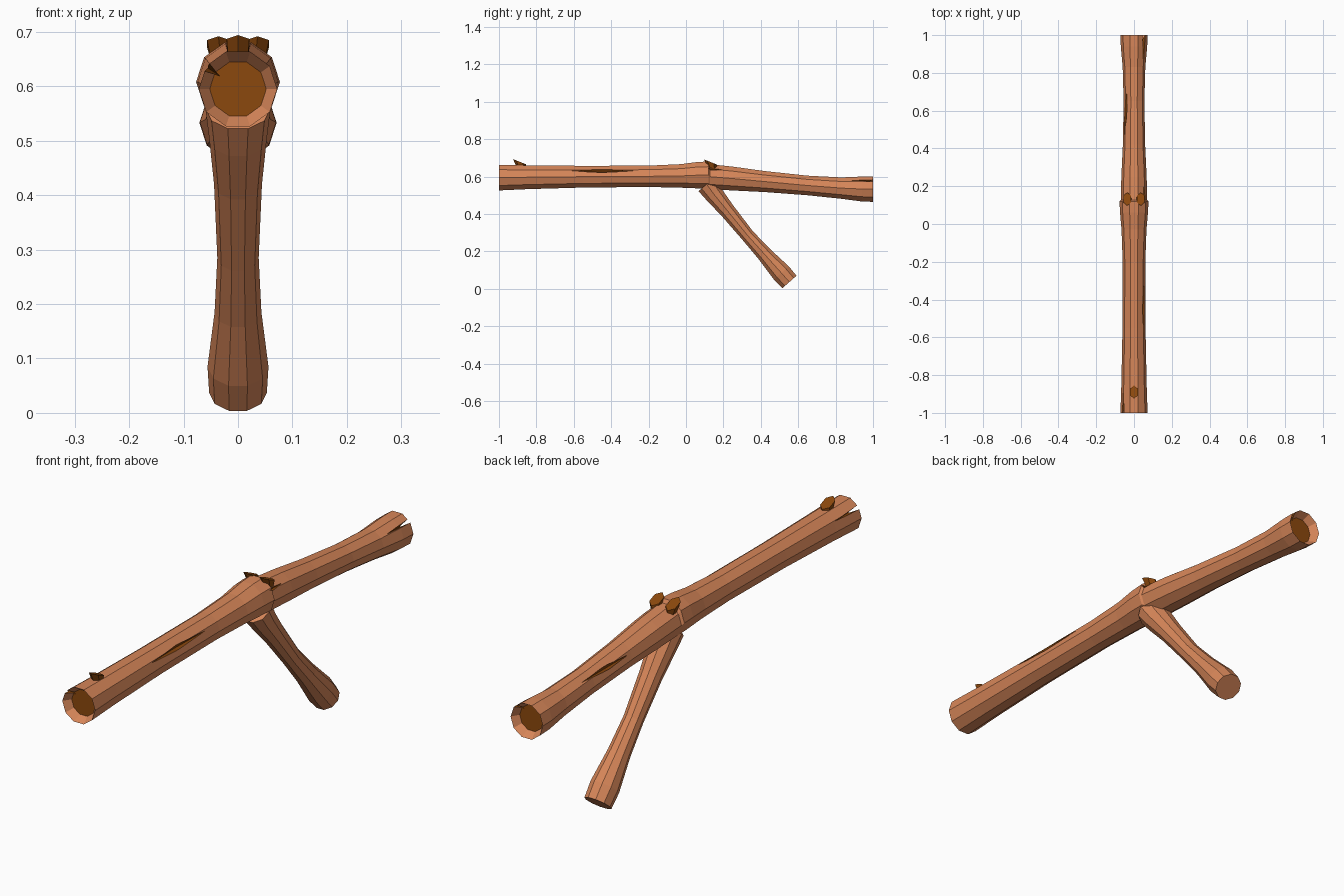
import bpy, bmesh, math
from mathutils import Vector

if "Cube" in bpy.data.objects:
    bpy.data.objects.remove(bpy.data.objects["Cube"])


def material(name, color):
    m = bpy.data.materials.new(name)
    m.diffuse_color = (*color, 1)
    m.use_nodes = True
    m.node_tree.nodes["Principled BSDF"].inputs["Base Color"].default_value = m.diffuse_color
    return m


bark = material("bark", (0.68, 0.24, 0.10))
wood = material("inner_wood", (0.26, 0.065, 0.004))


def finish(name, bm, mats):
    bmesh.ops.recalc_face_normals(bm, faces=bm.faces)
    me = bpy.data.meshes.new(name)
    bm.to_mesh(me)
    bm.free()
    for m in mats:
        me.materials.append(m)
    ob = bpy.data.objects.new(name, me)
    bpy.context.collection.objects.link(ob)
    return ob


def tube(name, rings, axis, cap_mat, sides=10):
    """Closed tube from (y, z, radius) rings lying square to the axis."""
    bm = bmesh.new()
    up = Vector((1, 0, 0)).cross(Vector(axis).normalized())
    loops = []
    for y, z, r in rings:
        loop = []
        for i in range(sides):
            a = math.tau * i / sides
            p = Vector((math.cos(a) * r, y, z)) + up * (math.sin(a) * r)
            loop.append(bm.verts.new(p))
        loops.append(loop)
    for a, b in zip(loops, loops[1:]):
        for i in range(sides):
            j = (i + 1) % sides
            bm.faces.new((a[i], a[j], b[j], b[i]))
    for loop in (loops[0], loops[-1]):
        bm.faces.new(loop).material_index = cap_mat
    return finish(name, bm, [bark, wood])


# Trunk with recessed end grain and a stepped collar at the fork
trunk = tube("trunk", [
    (-0.97, 0.595, 0.052), (-1.0, 0.595, 0.072), (-0.85, 0.597, 0.067),
    (-0.55, 0.600, 0.061), (-0.2, 0.602, 0.060), (-0.03, 0.604, 0.066),
    (0.06, 0.608, 0.074), (0.12, 0.608, 0.077), (0.128, 0.600, 0.070),
    (0.25, 0.590, 0.067), (0.42, 0.574, 0.059), (0.65, 0.553, 0.055),
    (0.83, 0.539, 0.060), (0.94, 0.534, 0.070), (1.0, 0.533, 0.071),
    (0.97, 0.534, 0.052)], (0, 1, 0), 1)

# Forked side branch
tube("side_branch", [
    (0.11, 0.56, 0.060), (0.15, 0.505, 0.053), (0.22, 0.42, 0.044),
    (0.33, 0.285, 0.038), (0.42, 0.185, 0.043), (0.51, 0.085, 0.056),
    (0.553, 0.037, 0.053)], (0, 0.66, -0.75), 0)

# Cracks in the bark: slender diamonds cut from the trunk
cracks = [
    # centre, angle around trunk, half length, half width, depth
    ((0.050, -0.45, 0.631), 32, 0.18, 0.010, 0.022),
    ((-0.043, 0.55, 0.590), 142, 0.22, 0.010, 0.020),
    ((0.052, 1.0, 0.580), 42, 0.16, 0.008, 0.034),
    ((-0.056, -1.0, 0.634), 146, 0.15, 0.008, 0.034),
    ((0.055, 0.14, 0.640), 36, 0.08, 0.006, 0.018),
]
for n, (c, deg, length, width, depth) in enumerate(cracks):
    a = math.radians(deg)
    c = Vector(c)
    out = Vector((math.cos(a), 0, math.sin(a)))
    side = Vector((-math.sin(a), 0, math.cos(a)))
    along = Vector((0, length, 0))
    bm = bmesh.new()
    tips = [bm.verts.new(c + along), bm.verts.new(c - along)]
    belt = [bm.verts.new(c + v) for v in
            (out * depth, side * width, -out * depth, -side * width)]
    for t in tips:
        for i in range(4):
            bm.faces.new((t, belt[i], belt[(i + 1) % 4]))
    cutter = finish("crack_cutter_%d" % n, bm, [wood])
    cutter.hide_render = True
    cutter.hide_set(True)
    mod = trunk.modifiers.new("crack", 'BOOLEAN')
    mod.operation = 'DIFFERENCE'
    mod.solver = 'EXACT'
    mod.object = cutter


# Broken twig stubs: hexagonal prisms with slanted, forward-leaning tops
def stub(name, x, y, z, splay):
    bm = bmesh.new()
    low, high = [], []
    for i in range(6):
        a = math.tau * i / 6 + math.pi / 2
        cx, cy = math.cos(a), math.sin(a)
        low.append(bm.verts.new((x + cx * 0.020, y + 0.01 + cy * 0.020, z - 0.02)))
        high.append(bm.verts.new((x + splay + cx * 0.024, y + cy * 0.035,
                                  z + 0.020 - cy * 0.014)))
    for i in range(6):
        j = (i + 1) % 6
        bm.faces.new((low[i], low[j], high[j], high[i]))
    bm.faces.new(low[::-1])
    bm.faces.new(high)
    finish(name, bm, [wood])


stub("front_stub", 0, -0.89, 0.660, 0)
stub("left_stub", -0.030, 0.132, 0.658, -0.006)
stub("right_stub", 0.030, 0.132, 0.658, 0.006)
